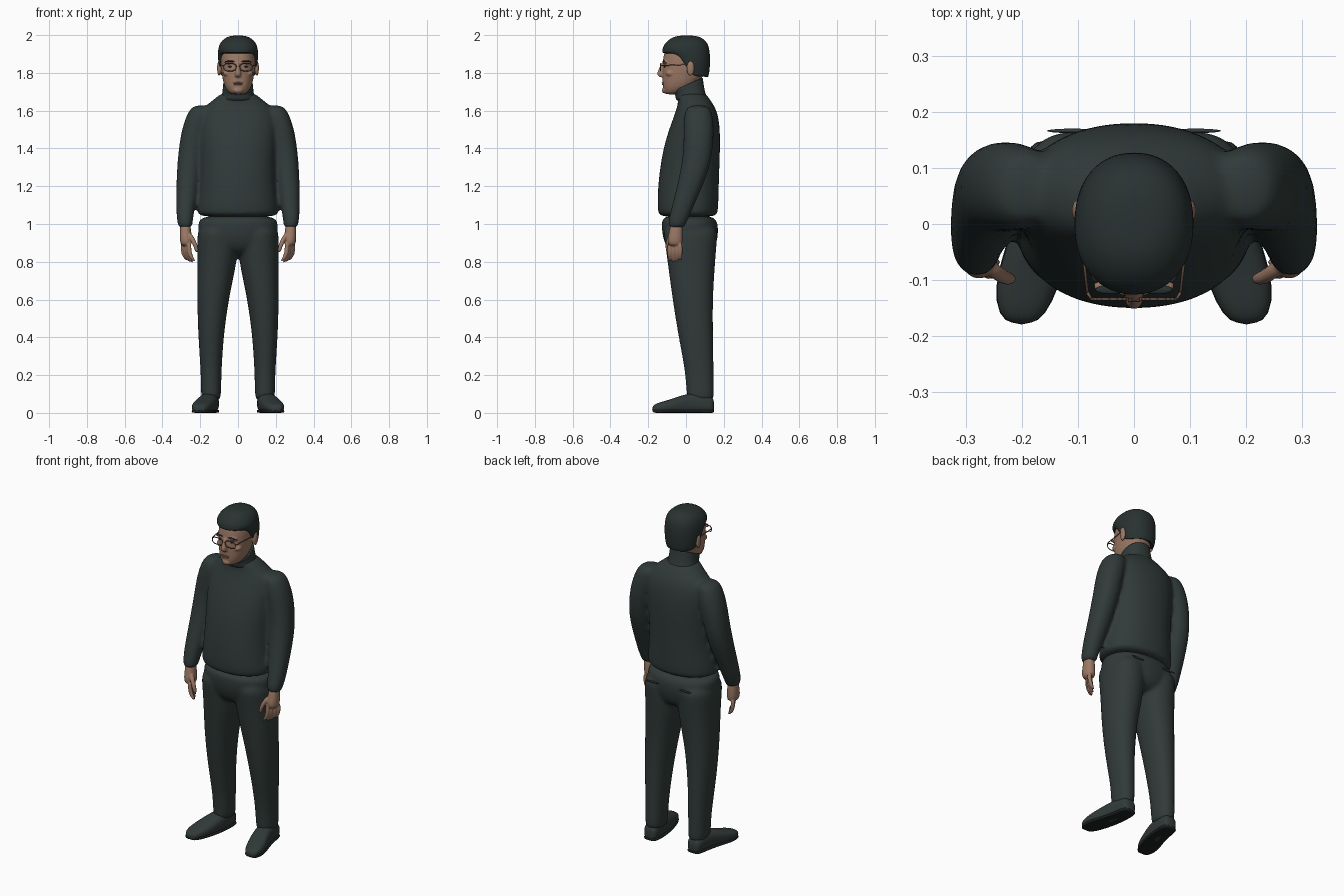
import bpy, bmesh, math
from mathutils import Vector, Matrix

cube = bpy.data.objects.get("Cube")
if cube:
    bpy.data.objects.remove(cube, do_unlink=True)


def material(name, r, g, b):
    mat = bpy.data.materials.new(name)
    mat.use_nodes = True
    mat.diffuse_color = (r, g, b, 1)
    for node in mat.node_tree.nodes:
        if node.type == "BSDF_PRINCIPLED":
            node.inputs["Base Color"].default_value = (r, g, b, 1)
            node.inputs["Roughness"].default_value = 0.8
    return mat


CLOTH = material("dark knit", 0.030, 0.043, 0.041)
TROUSER = material("dark trouser cloth", 0.031, 0.043, 0.041)
HAIR = material("dark hair", 0.022, 0.032, 0.031)
SOLE = material("black sole", 0.012, 0.016, 0.016)
SKIN = material("skin", 0.33, 0.19, 0.13)
LIP = material("lip", 0.26, 0.135, 0.095)
FRAME = material("brown frame", 0.17, 0.10, 0.075)


def loft(bm, sections, axis="z", power=2.2, count=24, bend=lambda y: y):
    """Skin closed rings; a section is centre x, y, z, two radii and an optional tilt."""
    rings = []
    for cx, cy, cz, ra, rb, *tilt in sections:
        ring = []
        for i in range(count):
            angle = math.tau * i / count
            c, s = math.cos(angle), math.sin(angle)
            u = ra * math.copysign(abs(c) ** (2 / power), c)
            v = rb * math.copysign(abs(s) ** (2 / power), s)
            lift = tilt[0] * bend(v) if tilt else 0
            co = (cx + u, cy + v, cz + lift) if axis == "z" else (cx + u, cy, max(0, cz + v))
            ring.append(bm.verts.new(co))
        rings.append(ring)
    for low, high in zip(rings, rings[1:]):
        for i in range(count):
            j = (i + 1) % count
            bm.faces.new((low[i], low[j], high[j], high[i]))
    bm.faces.new(rings[0][::-1])
    bm.faces.new(rings[-1])


def ball(bm, centre, radii):
    matrix = Matrix.Translation(centre) @ Matrix.Diagonal((*radii, 1))
    bmesh.ops.create_uvsphere(bm, u_segments=20, v_segments=12, radius=1, matrix=matrix)


def rod(bm, start, end, radius):
    a, b = Vector(start), Vector(end)
    turn = (b - a).to_track_quat("Z", "Y").to_matrix().to_4x4()
    bmesh.ops.create_cone(bm, cap_ends=True, segments=8, radius1=radius, radius2=radius,
                          depth=(b - a).length, matrix=Matrix.Translation((a + b) / 2) @ turn)


def finish(name, bm, mat, subdivide=2, voxel=0, relax=5):
    bmesh.ops.recalc_face_normals(bm, faces=bm.faces[:])
    mesh = bpy.data.meshes.new(name)
    bm.to_mesh(mesh)
    bm.free()
    mesh.materials.append(mat)
    mesh.polygons.foreach_set("use_smooth", [True] * len(mesh.polygons))
    obj = bpy.data.objects.new(name, mesh)
    bpy.context.collection.objects.link(obj)
    if subdivide:
        sub = obj.modifiers.new("Subdivision", "SUBSURF")
        sub.levels = sub.render_levels = subdivide
    if voxel:
        remesh = obj.modifiers.new("Blend", "REMESH")
        remesh.mode = "VOXEL"
        remesh.voxel_size = voxel
        remesh.use_smooth_shade = True
        smooth = obj.modifiers.new("Relax", "SMOOTH")
        smooth.factor = 0.5
        smooth.iterations = relax
    return obj


def mirrored(sections, side):
    return [(side * x, *rest) for x, *rest in sections]


SIDES = (("left", 1), ("right", -1))

# Sweater: body, sleeves and shoulders blended into one surface
body = [(0, .01, 1.035, .205, .148), (0, .01, 1.06, .217, .16), (0, .01, 1.12, .212, .163),
        (0, .015, 1.25, .197, .161), (0, .03, 1.4, .202, .152), (0, .045, 1.5, .207, .136),
        (0, .055, 1.58, .205, .116), (0, .052, 1.63, .17, .096), (0, .04, 1.665, .12, .083),
        (0, .025, 1.7, .085, .075)]
sleeve = [(.19, .065, 1.63, .045, .05), (.2, .065, 1.595, .066, .076), (.228, .068, 1.5, .071, .081),
          (.247, .065, 1.4, .067, .078), (.26, .05, 1.3, .063, .076), (.267, .02, 1.2, .06, .068),
          (.277, -.015, 1.1, .051, .058), (.281, -.038, 1.03, .044, .053),
          (.28, -.045, 1.01, .04, .047), (.28, -.05, .975, .038, .044)]
bm = bmesh.new()
loft(bm, body)
for _, side in SIDES:
    loft(bm, mirrored(sleeve, side))
finish("sweater", bm, CLOTH, voxel=0.011)

# Rolled collar, higher at the nape
bm = bmesh.new()
loft(bm, [(0, .035, 1.64, .105, .09), (0, .025, 1.68, .085, .08), (0, .015, 1.715, .081, .079, .3),
          (0, .01, 1.735, .081, .08, .45), (0, .01, 1.742, .077, .077, .45),
          (0, .01, 1.735, .07, .07, .45)])
finish("collar", bm, CLOTH)

# Trousers: seat and two legs
seat = [(0, .03, .83, .09, .09), (0, .025, .88, .18, .135), (0, .022, .95, .212, .15),
        (0, .02, 1.0, .214, .15), (0, .012, 1.05, .2, .14)]
leg = [(.143, .08, .06, .047, .064), (.143, .075, .09, .054, .074), (.142, .073, .2, .054, .074),
       (.144, .052, .4, .067, .092), (.133, .035, .6, .084, .107), (.116, .03, .75, .1, .122),
       (.108, .027, .85, .108, .132), (.11, .025, .93, .107, .142), (.108, .022, 1.0, .1, .145)]
bm = bmesh.new()
loft(bm, seat)
for _, side in SIDES:
    loft(bm, mirrored(leg, side))
finish("trousers", bm, TROUSER, voxel=0.011)

# Back pocket welts
for label, side in SIDES:
    bm = bmesh.new()
    ball(bm, (side * .11, .166, .975), (.045, .004, .006))
    finish(label + "_back_pocket", bm, TROUSER, subdivide=0)

# Shoes with soles, toes turned out
shoe = [(.145, .15, .035, .03, .033), (.145, .13, .048, .045, .048), (.15, .05, .052, .05, .056),
        (.165, -.02, .045, .055, .05), (.183, -.08, .036, .058, .036), (.197, -.14, .028, .051, .028),
        (.201, -.18, .02, .028, .02)]
for label, side in SIDES:
    bm = bmesh.new()
    loft(bm, mirrored(shoe, side), axis="y", power=2.6)
    finish(label + "_shoe", bm, TROUSER)
    bm = bmesh.new()
    loft(bm, [(side * x, y, .009, r * 1.03, .009) for x, y, _, r, _ in shoe], axis="y", power=4)
    finish(label + "_sole", bm, SOLE, subdivide=1)

# Hands: palm, curled fingers and thumb
palm = [(.28, -.05, 1.01, .027, .03), (.278, -.053, .965, .03, .036), (.276, -.058, .92, .034, .042),
        (.274, -.058, .88, .029, .038)]
thumb = [(.26, -.075, .955, .014, .014), (.235, -.094, .91, .014, .014), (.222, -.098, .875, .012, .012),
         (.217, -.097, .848, .008, .008)]
for label, side in SIDES:
    bm = bmesh.new()
    loft(bm, mirrored(palm, side), count=16)
    loft(bm, mirrored(thumb, side), count=10)
    for i in range(4):
        x, y = .258 + .011 * i, -.087 + .019 * i
        drop = .008 * abs(i - 1.3)
        finger = [(x, y, .905, .012, .012), (x + .002, y, .855, .0125, .012),
                  (x - .012, y, .82, .012, .011), (x - .028, y, .792 + drop, .008, .008)]
        loft(bm, mirrored(finger, side), count=10)
    finish(label + "_hand", bm, SKIN, voxel=0.0045, relax=3)

# Head: skull, jaw, nose, cheekbones, brow ridge and ears
skull = [(0, -.075, 1.685, .03, .032), (0, -.055, 1.698, .054, .062), (0, -.036, 1.73, .073, .089),
         (0, -.02, 1.77, .083, .105), (0, -.008, 1.82, .09, .118), (0, -.002, 1.87, .093, .122),
         (0, 0, 1.92, .09, .114), (0, .005, 1.96, .07, .09), (0, .005, 1.98, .03, .05)]
nose = [(0, -.122, 1.86, .008, .008), (0, -.129, 1.825, .011, .014), (0, -.137, 1.793, .018, .021),
        (0, -.13, 1.776, .015, .012)]
bm = bmesh.new()
loft(bm, skull)
loft(bm, nose, count=12)
loft(bm, [(0, .005, 1.66, .06, .06), (0, .0, 1.72, .066, .066), (0, .0, 1.78, .066, .07)])
ball(bm, (0, -.112, 1.707), (.026, .016, .016))
for _, side in SIDES:
    ball(bm, (side * .04, -.111, 1.855), (.036, .012, .008))
    ball(bm, (side * .056, -.082, 1.797), (.024, .026, .016))
    ball(bm, (side * .1, .024, 1.825), (.011, .021, .042))
finish("head", bm, SKIN, subdivide=1, voxel=0.005, relax=3)

# Lips, eyes and brows
bm = bmesh.new()
ball(bm, (0, -.122, 1.747), (.027, .007, .004))
ball(bm, (0, -.121, 1.739), (.023, .007, .004))
finish("lips", bm, LIP, subdivide=0)
for label, side in SIDES:
    bm = bmesh.new()
    ball(bm, (side * .038, -.112, 1.833), (.014, .006, .004))
    finish(label + "_eye", bm, HAIR, subdivide=0)
    bm = bmesh.new()
    ball(bm, (side * .042, -.117, 1.861), (.027, .008, .004))
    finish(label + "_brow", bm, HAIR, subdivide=0)

# Hair cap, dropping behind the temples to the nape
bm = bmesh.new()
loft(bm, [(0, -.004, 1.848, .086, .112, -.06), (0, -.004, 1.838, .097, .122, -.068),
          (0, 0, 1.865, .104, .126, -.05), (0, .002, 1.905, .108, .127, -.022),
          (0, .002, 1.95, .101, .119), (0, .004, 1.982, .076, .09), (0, .004, 1.999, .035, .045)],
     count=40, bend=lambda y: math.tanh(y * 28))
finish("hair", bm, HAIR)

# Spectacles: rounded rims, bridge and temples
bm = bmesh.new()
for _, side in SIDES:
    rim = []
    for i in range(20):
        angle = math.tau * i / 20
        c, s = math.cos(angle), math.sin(angle)
        rim.append((side * .043 + .033 * math.copysign(abs(c) ** .7, c), -.134,
                    1.83 + .02 * math.copysign(abs(s) ** .7, s)))
    for a, b in zip(rim, rim[1:] + rim[:1]):
        rod(bm, a, b, .0026)
    rod(bm, (side * .076, -.134, 1.838), (side * .083, -.122, 1.839), .0028)
    rod(bm, (side * .083, -.122, 1.839), (side * .099, .02, 1.845), .0026)
rod(bm, (-.011, -.136, 1.835), (.011, -.136, 1.835), .0026)
finish("spectacles", bm, FRAME, subdivide=0)
